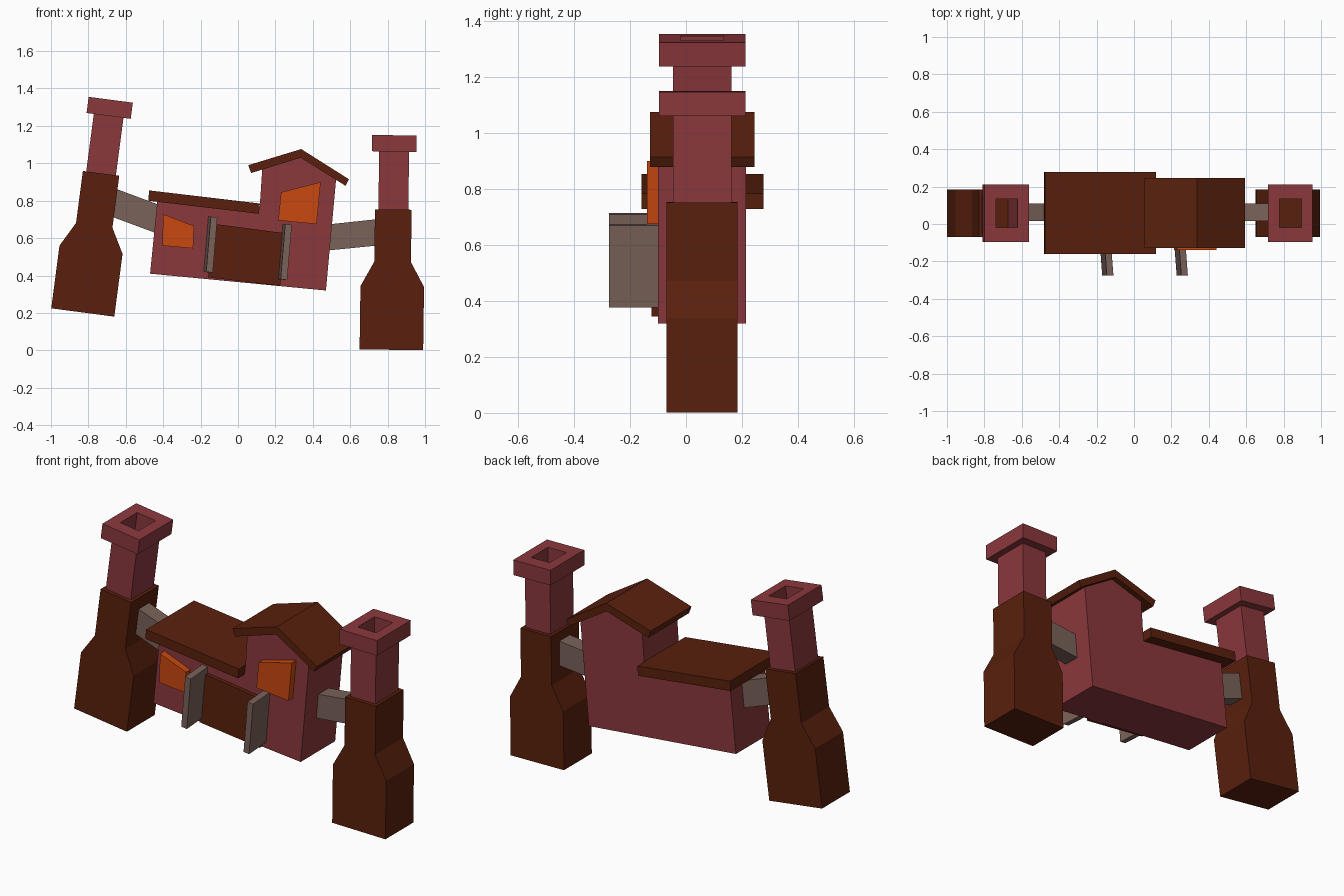
import bpy, bmesh, math
from mathutils import Matrix

cube = bpy.data.objects.get("Cube")
if cube:
    bpy.data.objects.remove(cube, do_unlink=True)


def material(name, colour):
    m = bpy.data.materials.new(name)
    m.use_nodes = True
    m.diffuse_color = (*colour, 1)
    m.node_tree.nodes["Principled BSDF"].inputs["Base Color"].default_value = (*colour, 1)
    return m


RED = material("brick red", (0.26, 0.04, 0.046))
BROWN = material("dark brown", (0.1, 0.0145, 0.004))
ORANGE = material("window orange", (0.58, 0.065, 0.0045))
GREY = material("warm grey", (0.195, 0.122, 0.102))


def finish(bm, name, mat):
    bmesh.ops.recalc_face_normals(bm, faces=bm.faces)
    mesh = bpy.data.meshes.new(name)
    bm.to_mesh(mesh)
    bm.free()
    mesh.materials.append(mat)
    ob = bpy.data.objects.new(name, mesh)
    bpy.context.collection.objects.link(ob)
    return ob


def slab(name, mat, profile, y0, y1, shift=0):
    """Extrude an x-z outline from y0 (front) to y1 (back), sliding the back by shift."""
    bm = bmesh.new()
    front = [bm.verts.new((x, y0, z)) for x, z in profile]
    back = [bm.verts.new((x + shift, y1, z)) for x, z in profile]
    bm.faces.new(front)
    bm.faces.new(back[::-1])
    n = len(profile)
    for i in range(n):
        j = (i + 1) % n
        bm.faces.new((front[i], front[j], back[j], back[i]))
    return finish(bm, name, mat)


def chimney_tube(name, mat, sections):
    """Hollow square tube: rings of (half x, half y, z) joined in a closed loop."""
    bm = bmesh.new()
    rings = [[bm.verts.new((sx * hx, sy * hy, z))
              for sx, sy in ((-1, -1), (1, -1), (1, 1), (-1, 1))]
             for hx, hy, z in sections]
    for a, b in zip(rings, rings[1:] + rings[:1]):
        for i in range(4):
            j = (i + 1) % 4
            bm.faces.new((a[i], a[j], b[j], b[i]))
    return finish(bm, name, mat)


# Main building with the raised gable end
slab("house_body", RED,
     [(-0.47, 0.41), (0.47, 0.32), (0.525, 0.92), (0.335, 1.04),
      (0.13, 0.975), (0.115, 0.75), (-0.43, 0.81)], -0.1, 0.215)

# Roofs
slab("low_roof", BROWN,
     [(-0.48, 0.8), (0.112, 0.73), (0.117, 0.785), (-0.475, 0.855)], -0.16, 0.277)
slab("gable_roof", BROWN,
     [(0.055, 0.99), (0.07, 0.948), (0.335, 1.03), (0.575, 0.88),
      (0.593, 0.915), (0.338, 1.076)], -0.128, 0.245)

# Windows
slab("right_window", ORANGE,
     [(-0.405, 0.56), (-0.24, 0.545), (-0.235, 0.665), (-0.4, 0.728)], -0.14, -0.09)
slab("left_window", ORANGE,
     [(0.215, 0.695), (0.42, 0.675), (0.442, 0.9), (0.23, 0.845)], -0.14, -0.09)

# Doorway panel with an upright plate on each side
slab("door_panel", BROWN,
     [(-0.16, 0.39), (0.225, 0.345), (0.26, 0.625), (-0.12, 0.675)], -0.123, -0.09)
for name, x, z in (("right_door_plate", -0.17, 0.415), ("left_door_plate", 0.228, 0.376)):
    slab(name, GREY, [(x, z + 0.005), (x + 0.035, z), (x + 0.06, z + 0.295),
                      (x + 0.025, z + 0.3)], -0.275, -0.09, -0.014)

# Arms joining the building to the towers
slab("right_arm", GREY,
     [(-0.69, 0.72), (-0.42, 0.62), (-0.4, 0.77), (-0.67, 0.87)], 0.015, 0.11)
slab("left_arm", GREY,
     [(0.47, 0.533), (0.76, 0.562), (0.76, 0.703), (0.48, 0.673)], 0.015, 0.11)

# Side towers, each a stepped base with a hollow chimney and cap
half_outline = [(0.17, 0), (0.17, 0.338), (0.098, 0.47), (0.098, 0.75)]
outline = half_outline + [(-x, z) for x, z in reversed(half_outline)]
for side, x, z, tilt in (("right", -0.83, 0.2025, 7.5), ("left", 0.82, 0.003, 0.8)):
    place = Matrix.Translation((x, 0.058, z)) @ Matrix.Rotation(math.radians(tilt), 4, 'Y')
    parts = [
        slab(side + "_tower_base", BROWN, outline, -0.127, 0.127),
        chimney_tube(side + "_chimney", RED,
                     [(0.08, 0.105, 0.745), (0.08, 0.105, 1.06), (0.119, 0.154, 1.06),
                      (0.119, 0.154, 1.147), (0.059, 0.077, 1.147), (0.059, 0.077, 0.745)]),
    ]
    for part in parts:
        part.matrix_world = place
